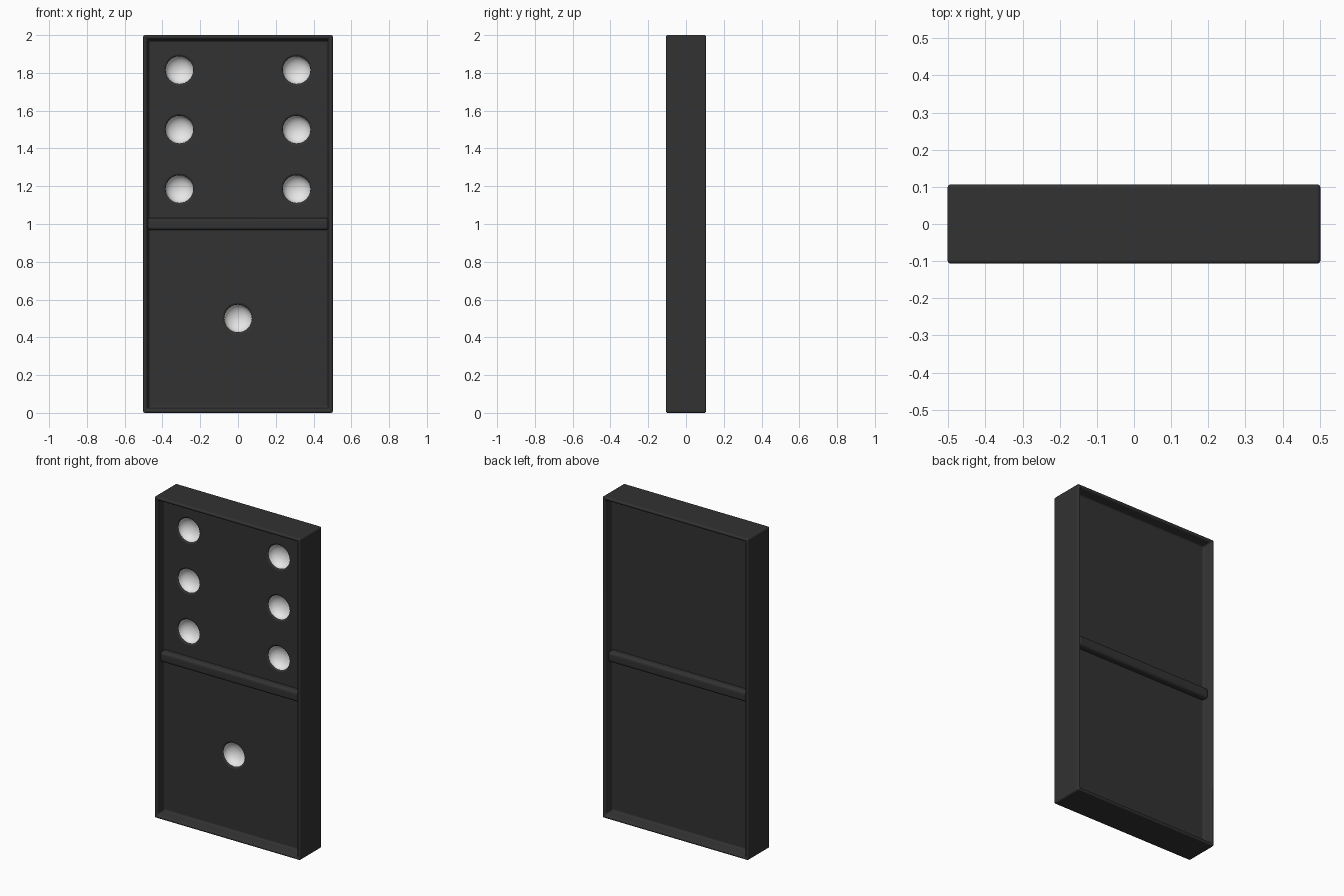
import bpy
import bmesh
import math
from mathutils import Matrix, Vector

cube = bpy.data.objects.get("Cube")
if cube:
    bpy.data.objects.remove(cube, do_unlink=True)


def material(name, value):
    m = bpy.data.materials.new(name)
    m.use_nodes = True
    colour = (value, value, value, 1)
    m.diffuse_color = colour
    bsdf = m.node_tree.nodes["Principled BSDF"]
    bsdf.inputs["Base Color"].default_value = colour
    bsdf.inputs["Roughness"].default_value = 0.6
    return m


black = material("black", 0.032)
white = material("white", 0.8)


def make_object(name, bm, *materials):
    mesh = bpy.data.meshes.new(name)
    bm.to_mesh(mesh)
    bm.free()
    for m in materials:
        mesh.materials.append(m)
    ob = bpy.data.objects.new(name, mesh)
    bpy.context.collection.objects.link(ob)
    return ob


def box(width, thick, height):
    bm = bmesh.new()
    size = Matrix.Diagonal((width, thick, height, 1))
    bmesh.ops.create_cube(bm, size=1, matrix=Matrix.Translation((0, 0, HEIGHT / 2)) @ size)
    bm.normal_update()
    return bm


def soften(ob, width):
    bevel = ob.modifiers.new("soft_edges", 'BEVEL')
    bevel.width = width
    bevel.segments = 4
    bevel.limit_method = 'ANGLE'
    bevel.angle_limit = math.radians(25)


def finish(ob):
    bpy.ops.object.select_all(action='DESELECT')
    ob.select_set(True)
    bpy.context.view_layer.objects.active = ob
    bpy.ops.object.convert(target='MESH')
    bpy.ops.object.shade_smooth_by_angle(angle=math.radians(35))
    normals = ob.modifiers.new("even_shading", 'WEIGHTED_NORMAL')
    normals.keep_sharp = True


WIDTH, THICK, HEIGHT = 1.004, 0.214, 2.0
RECESS, SETBACK = 0.06, 0.02

# Tile: slab with a deep rimmed recess on each broad side
bm = box(WIDTH, THICK, HEIGHT)
panels = [f for f in bm.faces if abs(f.normal.y) > 0.9]
bmesh.ops.inset_individual(bm, faces=panels, thickness=0.028, depth=0)
bmesh.ops.inset_individual(bm, faces=panels, thickness=0.014, depth=-RECESS)
tile = make_object("domino_tile", bm, black, white)
soften(tile, 0.013)

# Divider: rounded bar through the core, a little below the rims on both sides
divider = make_object("divider", box(0.96, THICK - 2 * SETBACK, 0.066), black)
soften(divider, 0.018)
finish(divider)

# Pip cutter: white bowls under a flared black lip, turned about the y axis
arc = [math.radians(a) for a in range(90, -1, -10)]
profile = [(0.073 * math.cos(a), 0.05 * math.sin(a)) for a in arc]
profile += [(0.077, -0.006), (0.088, -0.0105), (0.088, -0.03), (0, -0.03)]
spots = [(x, z) for x in (-0.31, 0.31) for z in (1.185, 1.5, 1.815)] + [(0, 0.5)]
lip_y = -THICK / 2 + RECESS + 0.01
bm = bmesh.new()
for x, z in spots:
    centre = Vector((x, lip_y, z))
    verts = [bm.verts.new(centre + Vector((r, y, 0))) for r, y in profile]
    edges = [bm.edges.new(pair) for pair in zip(verts, verts[1:])]
    bmesh.ops.spin(bm, geom=verts + edges, cent=centre, axis=(0, 1, 0),
                   angle=math.tau, steps=32)
bmesh.ops.remove_doubles(bm, verts=bm.verts[:], dist=0.0005)
bmesh.ops.recalc_face_normals(bm, faces=bm.faces[:])
for f in bm.faces:
    f.material_index = 1 if f.calc_center_median().y > lip_y else 0
cutter = make_object("pip_cutter", bm, black, white)
cutter.hide_render = True

cut = tile.modifiers.new("pips", 'BOOLEAN')
cut.operation = 'DIFFERENCE'
cut.solver = 'EXACT'
cut.object = cutter
finish(tile)
bpy.data.objects.remove(cutter, do_unlink=True)
